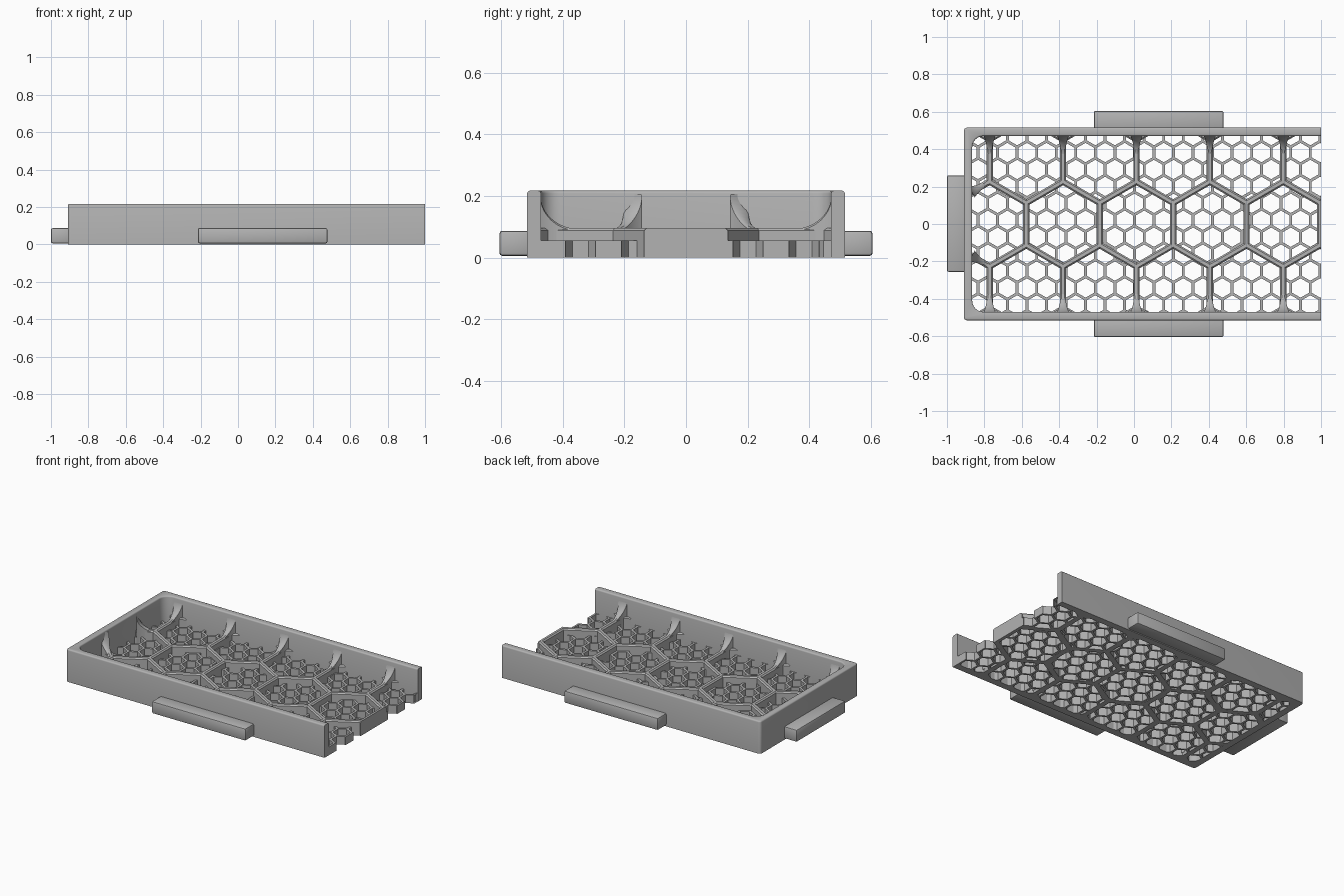
import bpy, bmesh, math
from mathutils import Vector, Matrix

cube = bpy.data.objects.get("Cube")
if cube:
    bpy.data.objects.remove(cube, do_unlink=True)

grey = bpy.data.materials.new("plain grey")
grey.use_nodes = True
colour = (0.45, 0.45, 0.45, 1)
grey.diffuse_color = colour
grey.node_tree.nodes["Principled BSDF"].inputs["Base Color"].default_value = colour

LEFT, RIGHT, HALF_Y = -0.91, 1.0, 0.515
WALL, WALL_H = 0.045, 0.217
RIB_H, RIB_HALF = 0.096, 0.017
PITCH = 0.3925
ORIGIN = (0.013, 0)
SIDE = PITCH / math.sqrt(3)


def finish(name, bm, smooth=None):
    bmesh.ops.recalc_face_normals(bm, faces=bm.faces)
    mesh = bpy.data.meshes.new(name)
    bm.to_mesh(mesh)
    bm.free()
    mesh.materials.append(grey)
    obj = bpy.data.objects.new(name, mesh)
    bpy.context.collection.objects.link(obj)
    if smooth:
        bpy.ops.object.select_all(action='DESELECT')
        obj.select_set(True)
        bpy.context.view_layer.objects.active = obj
        bpy.ops.object.shade_smooth_by_angle(angle=math.radians(smooth))
    return obj


def honeycomb(name, pitch, origin, half, height, bevel):
    """Open cells sharing their borders, trimmed to the tray."""
    bm = bmesh.new()
    radius = pitch / 2
    section = [(0, 0), (half, 0), (half, height - bevel)]
    if bevel:
        section.append((half - bevel, height))
    else:
        section[-1] = (half, height)
    section.append((0, height))
    n = int(2.2 / pitch) + 2
    for j in range(-n, n + 1):
        y = origin[1] + j * pitch * math.sqrt(3) / 2
        if abs(y) > HALF_Y + pitch:
            continue
        for i in range(-2 * n, 2 * n + 1):
            x = origin[0] + (i + (j % 2) / 2) * pitch
            if not LEFT - pitch < x < RIGHT + pitch:
                continue
            loops = []
            for inset, z in section:
                r = (radius - inset) * 2 / math.sqrt(3)
                loops.append([bm.verts.new((x + r * math.sin(k * math.pi / 3),
                                            y + r * math.cos(k * math.pi / 3), z))
                              for k in range(6)])
            for a, b in zip(loops, loops[1:]):
                for k in range(6):
                    m = (k + 1) % 6
                    bm.faces.new((a[k], a[m], b[m], b[k]))
    bmesh.ops.remove_doubles(bm, verts=bm.verts, dist=0.0002)
    cuts = [((0, 0.49, 0), (0, 1, 0)), ((0, -0.49, 0), (0, -1, 0)),
            ((-0.885, 0, 0), (-1, 0, 0)), ((RIGHT, 0, 0), (1, 0, 0))]
    for co, no in cuts:
        bmesh.ops.bisect_plane(bm, geom=bm.verts[:] + bm.edges[:] + bm.faces[:],
                               plane_co=co, plane_no=no, clear_outer=True)
    # Close the struts on the open end
    rim = [e for e in bm.edges if e.is_boundary
           and all(abs(v.co.x - RIGHT) < 1e-4 for v in e.verts)]
    bmesh.ops.holes_fill(bm, edges=rim, sides=0)
    return finish(name, bm)


def arc(cx, cy, r, start, end, steps=6):
    return [(cx + r * math.cos(math.radians(start + (end - start) * k / steps)),
             cy + r * math.sin(math.radians(start + (end - start) * k / steps)))
            for k in range(steps + 1)]


def side_wall():
    """Three-sided wall, open towards the right end."""
    ro, ri = 0.018, 0.06
    inner_x, inner_y = LEFT + WALL, HALF_Y - WALL
    outline = [(RIGHT, HALF_Y)]
    outline += arc(LEFT + ro, HALF_Y - ro, ro, 90, 180)
    outline += arc(LEFT + ro, ro - HALF_Y, ro, 180, 270)
    outline += [(RIGHT, -HALF_Y), (RIGHT, -inner_y)]
    outline += arc(inner_x + ri, ri - inner_y, ri, 270, 180)
    outline += arc(inner_x + ri, inner_y - ri, ri, 180, 90)
    outline += [(RIGHT, inner_y)]
    bm = bmesh.new()
    face = bm.faces.new([bm.verts.new((x, y, 0)) for x, y in outline])
    top = bmesh.ops.extrude_face_region(bm, geom=[face])
    bmesh.ops.translate(bm, vec=(0, 0, WALL_H),
                        verts=[g for g in top["geom"] if isinstance(g, bmesh.types.BMVert)])
    bmesh.ops.recalc_face_normals(bm, faces=bm.faces)
    rims = [e for e in bm.edges
            if all(v.co.z > WALL_H - 0.001 for v in e.verts)
            and not all(v.co.x > RIGHT - 0.001 for v in e.verts)]
    bmesh.ops.bevel(bm, geom=rims, offset=0.009, segments=3, profile=0.5, affect='EDGES')
    return finish("side_wall", bm, 35)


def tab(name, x0, x1, y0, y1):
    bm = bmesh.new()
    z0, z1 = 0.006, 0.087
    bmesh.ops.create_cube(bm, size=1)
    bmesh.ops.scale(bm, vec=(x1 - x0, y1 - y0, z1 - z0), verts=bm.verts)
    bmesh.ops.translate(bm, vec=((x0 + x1) / 2, (y0 + y1) / 2, (z0 + z1) / 2), verts=bm.verts)
    bmesh.ops.bevel(bm, geom=bm.edges[:], offset=0.009, segments=2, profile=0.5, affect='EDGES')
    return finish(name, bm, 35)


def gusset(name, foot, angle):
    """Curved rib end that sweeps up to the wall and flares sideways."""
    bm = bmesh.new()
    run, steps = 0.125, 12
    low = RIB_H - 0.003
    rows = []
    for k in range(steps + 1):
        t = math.radians(90 * k / steps)
        d = run * (1 - math.cos(t))
        z = low + (WALL_H - 0.01 - low) * (1 - math.sin(t))
        w = RIB_HALF - 0.004 + 0.02 * (1 - d / run) ** 3
        rows.append([bm.verts.new(p) for p in
                     ((d, -w, 0.02), (d, -w, z - 0.006), (d, -w + 0.006, z),
                      (d, w - 0.006, z), (d, w, z - 0.006), (d, w, 0.02))])
    for a, b in zip(rows, rows[1:]):
        for k in range(6):
            m = (k + 1) % 6
            bm.faces.new((a[k], a[m], b[m], b[k]))
    bm.faces.new(rows[0])
    bm.faces.new(rows[-1])
    bm.transform(Matrix.Translation(Vector((*foot, 0))) @ Matrix.Rotation(angle, 4, 'Z'))
    return finish(name, bm, 40)


# Tray shell and floor
side_wall()
honeycomb("large_ribs", PITCH, ORIGIN, RIB_HALF, RIB_H, 0.008)
honeycomb("fine_mesh_floor", 0.1045, (0.995, 0.02), 0.0075, 0.055, 0)

# Outer tabs
for label, s in (("front", -1), ("back", 1)):
    ys = sorted((s * (HALF_Y - 0.015), s * 0.605))
    tab(label + "_tab", -0.215, 0.478, *ys)
tab("end_tab", -1.0, LEFT + 0.015, -0.256, 0.26)

# Rib ends rising to the walls
for label, s in (("front", -1), ("back", 1)):
    for i in range(-2, 3):
        gusset(f"{label}_gusset_{i + 3}", (ORIGIN[0] + i * PITCH, s * (HALF_Y - WALL + 0.003)),
               -s * math.pi / 2)
    node_x = ORIGIN[0] - 2 * PITCH
    wall_x = LEFT + WALL - 0.003
    y = SIDE - (node_x - wall_x) * math.tan(math.pi / 6)
    gusset(label + "_end_gusset", (wall_x, s * y), s * math.pi / 6)
